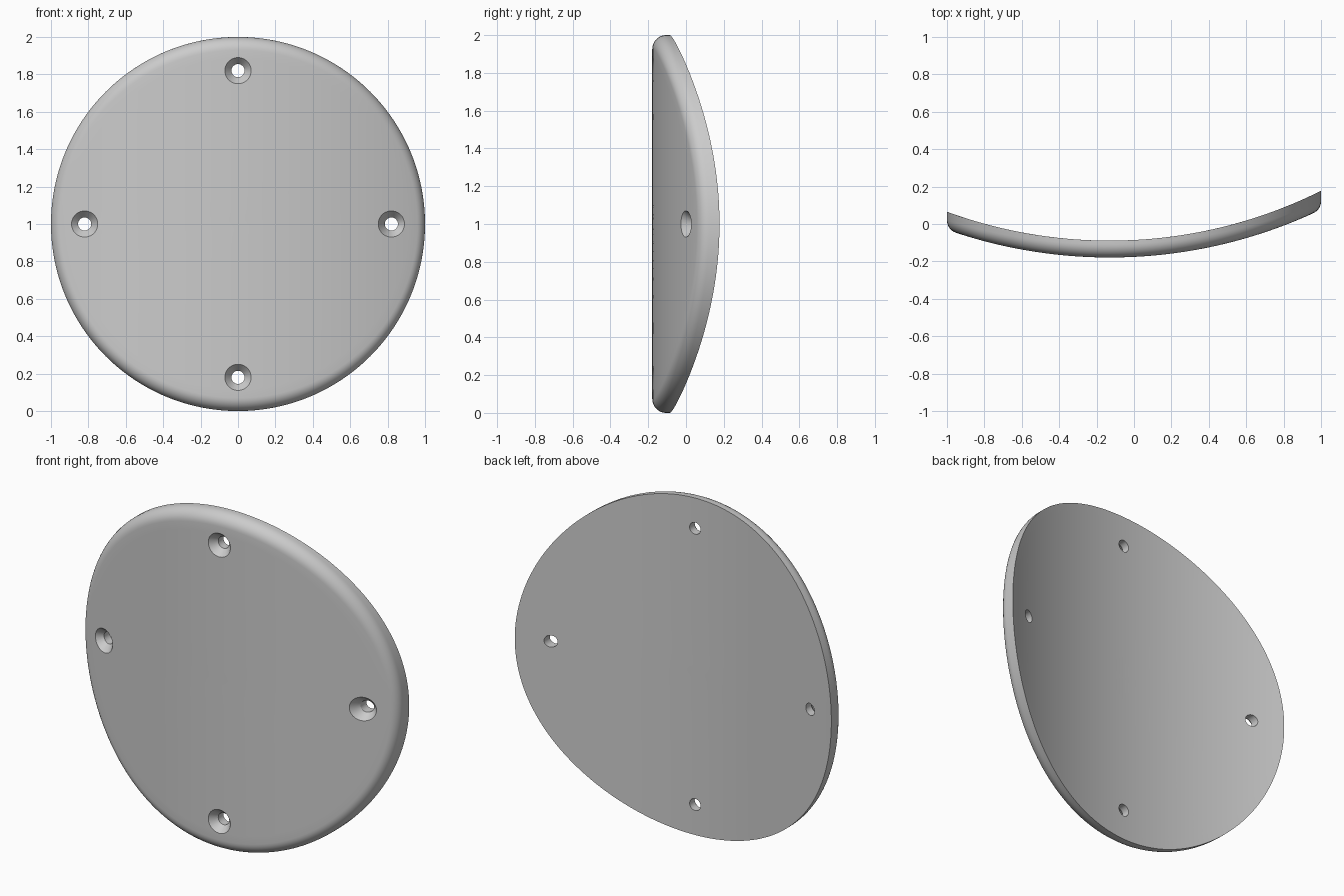
import bpy, bmesh, math
from mathutils import Vector

if "Cube" in bpy.data.objects:
    bpy.data.objects.remove(bpy.data.objects["Cube"], do_unlink=True)

AXIS_X, AXIS_Y = -0.13, 2.441      # vertical axis of the curved faces
FRONT_R, BACK_R = 2.62, 2.53
FILLET = 0.07
SEGMENTS, RINGS, ARC_STEPS = 192, 20, 8


def curved_y(x, radius):
    return AXIS_Y - math.sqrt(radius ** 2 - (x - AXIS_X) ** 2)


def on_surface(x, z, radius, depth=0.0):
    return Vector((x, curved_y(x, radius) + depth, 1 + z))


def loft(name, columns, start, end, material):
    """Closed solid from one profile per angle, capped by a point at each end."""
    bm = bmesh.new()
    grid = [[bm.verts.new(p) for p in column] for column in columns]
    first, last = bm.verts.new(start), bm.verts.new(end)
    for i, a in enumerate(grid):
        b = grid[(i + 1) % len(grid)]
        bm.faces.new((first, a[0], b[0]))
        bm.faces.new((last, b[-1], a[-1]))
        for j in range(len(a) - 1):
            bm.faces.new((a[j], a[j + 1], b[j + 1], b[j]))
    bmesh.ops.recalc_face_normals(bm, faces=bm.faces)
    mesh = bpy.data.meshes.new(name)
    bm.to_mesh(mesh)
    bm.free()
    mesh.materials.append(material)
    obj = bpy.data.objects.new(name, mesh)
    bpy.context.collection.objects.link(obj)
    return obj


def plate_profile(angle):
    c, s = math.cos(angle), math.sin(angle)
    # Rounded front edge: a ball rolled along the rim
    radial = Vector((c, 0, s))
    inner = 1 - FILLET
    ball = on_surface(c * inner, s * inner, FRONT_R - FILLET)
    normal = Vector((ball.x - AXIS_X, ball.y - AXIS_Y, 0)).normalized()
    arc = [ball + FILLET * normal.slerp(radial, k / ARC_STEPS)
           for k in range(ARC_STEPS + 1)]
    edge = arc[0]
    steps = [k / RINGS for k in range(1, RINGS)]
    front = [on_surface(edge.x * t, (edge.z - 1) * t, FRONT_R) for t in steps]
    back = [on_surface(c * t, s * t, BACK_R) for t in [1] + steps[::-1]]
    return front + arc + back


grey = bpy.data.materials.new("light grey")
grey.use_nodes = True
grey.diffuse_color = (0.6, 0.6, 0.6, 1)
grey.node_tree.nodes["Principled BSDF"].inputs["Base Color"].default_value = (0.6, 0.6, 0.6, 1)

# Curved round plate
angles = [2 * math.pi * i / SEGMENTS for i in range(SEGMENTS)]
plate = loft("curved_plate", [plate_profile(a) for a in angles],
             on_surface(0, 0, FRONT_R), on_surface(0, 0, BACK_R), grey)

# Four countersunk screw holes
HOLE_PROFILE = [(0.105, -0.042), (0.035, 0.042), (0.035, 0.2)]  # radius, depth
for name, hx, hz in (("left", 0.82, 0), ("right", -0.82, 0),
                     ("top", 0, 0.82), ("bottom", 0, -0.82)):
    columns = []
    for i in range(48):
        a = 2 * math.pi * i / 48
        columns.append([on_surface(hx + r * math.cos(a), hz + r * math.sin(a), FRONT_R, d)
                        for r, d in HOLE_PROFILE])
    cutter = loft(name + "_hole_cutter", columns,
                  on_surface(hx, hz, FRONT_R, HOLE_PROFILE[0][1]),
                  on_surface(hx, hz, FRONT_R, HOLE_PROFILE[-1][1]), grey)
    cut = plate.modifiers.new(name + "_hole", 'BOOLEAN')
    cut.operation = 'DIFFERENCE'
    cut.solver = 'EXACT'
    cut.object = cutter
    bpy.ops.object.select_all(action='DESELECT')
    plate.select_set(True)
    bpy.context.view_layer.objects.active = plate
    bpy.ops.object.modifier_apply(modifier=cut.name)
    bpy.data.objects.remove(cutter, do_unlink=True)

bpy.ops.object.shade_smooth_by_angle(angle=math.radians(30))
